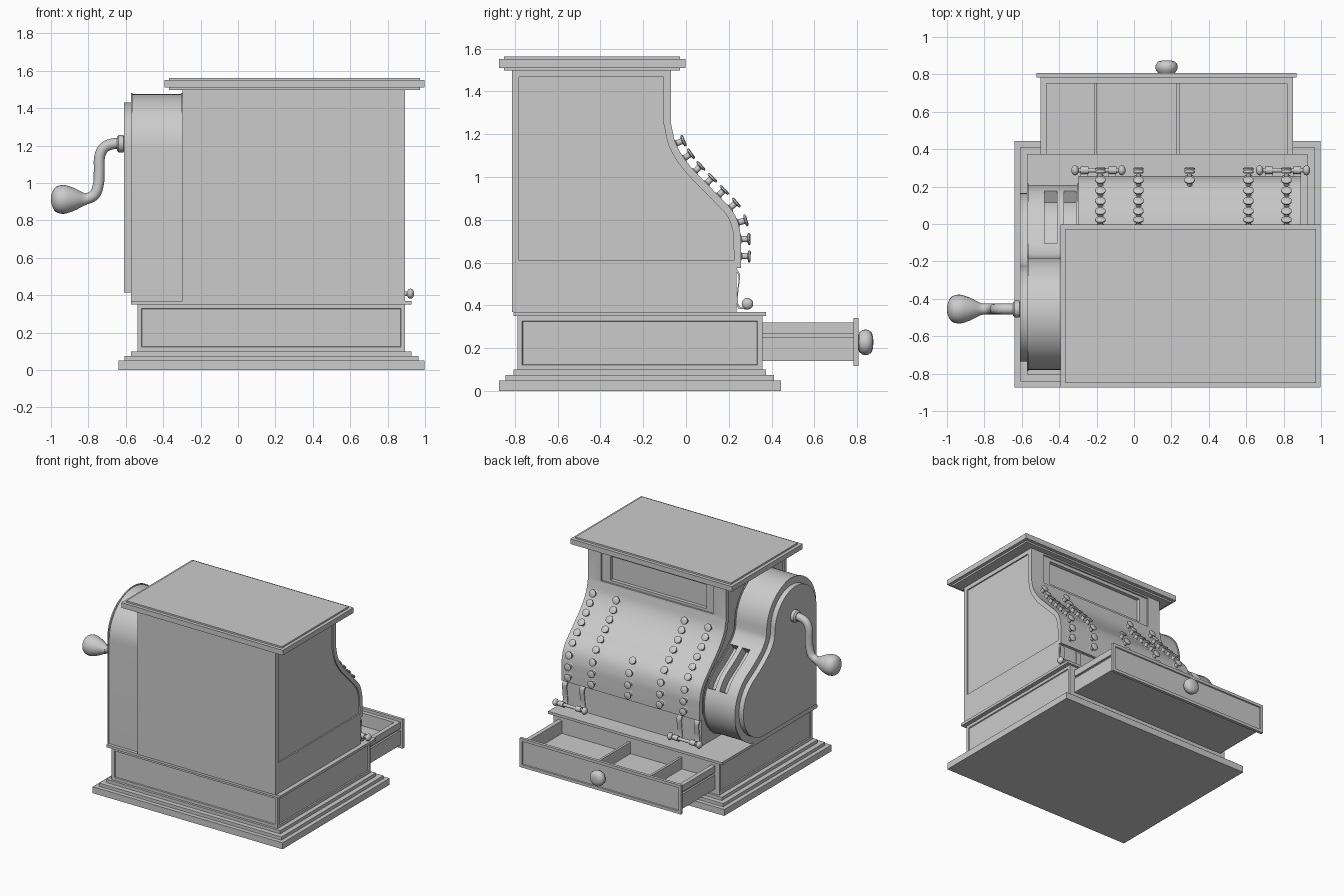
import bpy, bmesh
from math import sin, cos, pi, radians
from mathutils import Vector

if "Cube" in bpy.data.objects:
    bpy.data.objects.remove(bpy.data.objects["Cube"])

def finish(name, bm, angle=35):
    bmesh.ops.recalc_face_normals(bm, faces=bm.faces)
    me = bpy.data.meshes.new(name)
    bm.to_mesh(me); bm.free()
    me.shade_smooth()
    me.set_sharp_from_angle(angle=radians(angle))
    ob = bpy.data.objects.new(name, me)
    bpy.context.collection.objects.link(ob)
    return ob

def box(name, x, y, z, panels=(), width=0.022, depth=0.008):
    # box with a framed panel sunk into the faces along the panel directions
    bm = bmesh.new()
    bmesh.ops.create_cube(bm, size=1)
    for v in bm.verts:
        v.co = [a + (b - a) * (c + 0.5) for (a, b), c in zip((x, y, z), v.co)]
    bm.normal_update()
    for d in panels:
        faces = [f for f in bm.faces if f.normal.dot(Vector(d)) > 0.99]
        bmesh.ops.inset_region(bm, faces=faces, thickness=width, use_even_offset=True)
        bmesh.ops.inset_region(bm, faces=faces, thickness=0.003, depth=-depth, use_even_offset=True)
    return finish(name, bm)

def prism(name, pts, x0, x1):
    # (y, z) outline extruded along x
    bm = bmesh.new()
    face = bm.faces.new([bm.verts.new((x0, *p)) for p in pts])
    out = bmesh.ops.extrude_face_region(bm, geom=[face])
    for v in out['geom']:
        if isinstance(v, bmesh.types.BMVert):
            v.co.x = x1
    bm.faces.new([v for v in face.verts]) if not face.is_valid else None
    return finish(name, bm)

def lathe(name, prof, loc, axis, n=24):
    # (radius, height) profile turned about an axis
    q = Vector(axis).to_track_quat('Z', 'Y')
    bm = bmesh.new()
    rings = [[bm.verts.new(Vector(loc) + q @ Vector((r * cos(2 * pi * i / n), r * sin(2 * pi * i / n), h)))
              for i in range(n)] for r, h in prof]
    for a, b in zip(rings, rings[1:]):
        for i in range(n):
            bm.faces.new((a[i], a[(i + 1) % n], b[(i + 1) % n], b[i]))
    bm.faces.new(rings[0]); bm.faces.new(rings[-1])
    return finish(name, bm)

def smooth(ctrl, steps=6):
    # Catmull-Rom through control points
    c = [Vector(p) for p in ctrl]
    c = [2 * c[0] - c[1]] + c + [2 * c[-1] - c[-2]]
    out = []
    for a, b, d, e in zip(c, c[1:], c[2:], c[3:]):
        for i in range(steps):
            t = i / steps
            out.append(0.5 * (2 * b + (d - a) * t + (2 * a - 5 * b + 4 * d - e) * t * t + (3 * b - a - 3 * d + e) * t ** 3))
    return out + [c[-2]]

def offset(pts, d):
    # move a counter-clockwise outline inward by d
    out = []
    for i, p in enumerate(pts):
        a = (p - pts[i - 1]).normalized()
        b = (pts[(i + 1) % len(pts)] - p).normalized()
        na, nb = Vector((-a.y, a.x)), Vector((-b.y, b.x))
        out.append(p + (na + nb) * d / (1 + na.dot(nb)))
    return out

def tube(name, pts, radius):
    cu = bpy.data.curves.new(name, 'CURVE')
    cu.dimensions = '3D'; cu.bevel_depth = radius; cu.bevel_resolution = 4; cu.use_fill_caps = True
    sp = cu.splines.new('POLY')
    sp.points.add(len(pts) - 1)
    for q, p in zip(sp.points, pts):
        q.co = (*p, 1)
    ob = bpy.data.objects.new(name, cu)
    bpy.context.collection.objects.link(ob)

def cut(ob, cutter):
    # apply a boolean cut and drop the cutter
    m = ob.modifiers.new('cut', 'BOOLEAN')
    m.operation = 'DIFFERENCE'; m.object = cutter; m.solver = 'EXACT'
    me = bpy.data.meshes.new_from_object(ob.evaluated_get(bpy.context.evaluated_depsgraph_get()))
    ob.modifiers.clear()
    ob.data = me
    me.shade_smooth()
    me.set_sharp_from_angle(angle=radians(35))
    bpy.data.objects.remove(cutter)

def ball(r, half, n=10):
    return [(max(r * sin(pi * i / n), 0.001), -half * cos(pi * i / n)) for i in range(n + 1)]

# stepped base
for i, (g, z0, z1) in enumerate([(0, 0, 0.05), (0.032, 0.05, 0.075), (0.069, 0.075, 0.1), (0.069, 0.35, 0.37)]):
    box(f"base_step_{i}", (-0.64 + g, 0.996 - g), (-0.874 + g, 0.443 - g), (z0, z1))
box("base_body", (-0.537, 0.893), (-0.787, 0.357), (0.1, 0.35), [(1, 0, 0), (-1, 0, 0), (0, -1, 0)])

# cabinet with curved key face and sunken side panels
curve = smooth([(0.257, 0.575), (0.257, 0.66), (0.252, 0.75), (0.22, 0.837), (0.135, 0.93),
                (0.02, 1.05), (-0.045, 1.15), (-0.07, 1.25)])
outline = [Vector((-0.813, 0.575))] + curve + [Vector((-0.07, 1.5)), Vector((-0.813, 1.5))]
cabinet = prism("cabinet", outline, -0.297, 0.893)
box("cabinet_foot", (-0.297, 0.893), (-0.813, 0.235), (0.37, 0.576))
cut(cabinet, box("window_frame_cutter", (-0.19, 0.78), (-0.082, 0.1), (1.255, 1.485)))
cut(cabinet, box("window_cutter", (-0.12, 0.71), (-0.11, 0.1), (1.275, 1.46)))
for x in (-0.35, 0.883):
    cut(cabinet, prism("side_panel_cutter", offset(outline, 0.034), x, x + 0.063))

# top board
for i, (g, z0, z1) in enumerate([(0.025, 1.497, 1.51), (0, 1.51, 1.55), (0.025, 1.55, 1.562)]):
    box(f"top_board_{i}", (-0.393 + g, 0.998 - g), (-0.874 + g, -0.002 - g), (z0, z1))

# crank housing on the left
def arc(cy, cz, r, a0, a1, n):
    return [Vector((cy + r * cos(radians(a0 + (a1 - a0) * i / n)), cz + r * sin(radians(a0 + (a1 - a0) * i / n))))
            for i in range(n + 1)]
lobe = arc(-0.09, 0.67, 0.3, -90, 58, 24)
neck = smooth([lobe[-1], (-0.03, 0.985), (-0.12, 1.055), (-0.168, 1.12), (-0.18, 1.18)], 5)
house = lobe + neck[1:] + arc(-0.48, 1.175, 0.3, 0, 180, 30)[1:] + [Vector((-0.78, 0.37))]
housing = prism("crank_housing", house, -0.57, -0.295)
for x in (-0.572, -0.305):
    prism("housing_rim", offset(house, -0.006), x, x + 0.008)
prism("housing_plate", offset(house, 0.045), -0.61, -0.57)

# two curved slots in the housing
ins, outs = offset(house, 0.07), offset(house, -0.05)
ids = [i for i, p in enumerate(house) if -0.11 < p.x < 0.185 and p.y > 0.75]
for x in (-0.478, -0.375):
    cut(housing, prism("slot_cutter", [ins[i] for i in ids] + [outs[i] for i in reversed(ids)], x, x + 0.065))

# crank
lathe("crank_hub", [(0.035, 0), (0.046, 0.005), (0.046, 0.03), (0.035, 0.04)], (-0.608, -0.455, 1.21), (-1, 0, 0))
tube("crank_arm", smooth([(x, -0.455, z) for x, z in [(-0.62, 1.21), (-0.665, 1.21), (-0.715, 1.19), (-0.74, 1.14),
     (-0.742, 1.07), (-0.745, 1.0), (-0.765, 0.94), (-0.81, 0.915), (-0.85, 0.915)]]), 0.029)
grip = smooth([(0.03, 0), (0.037, 0.02), (0.06, 0.065), (0.077, 0.12), (0.066, 0.165), (0.03, 0.186), (0.001, 0.19)], 4)
lathe("crank_grip", [(max(p.x, 0.001), p.y) for p in grip], (-0.81, -0.455, 0.912), (-1, 0, 0))

# keys spaced evenly along the curved face
def along(s):
    for a, b in zip(curve, curve[1:]):
        d = (b - a).length
        if s <= d:
            t = (b - a) / d
            return a + t * s, Vector((t.y, -t.x))
        s -= d
key = [(0.024, -0.01), (0.024, 0.003), (0.014, 0.008), (0.014, 0.034), (0.028, 0.038), (0.028, 0.045), (0.022, 0.049)]
for x, count in [(-0.18, 9), (0.024, 9), (0.297, 4), (0.612, 9), (0.815, 9)]:
    for k in range(count):
        p, n = along(0.055 + 0.079 * k)
        lathe("key", key, (x, *(p - 0.004 * n)), (0, *n), 16)

# spring levers with knobbed rods below the keys
strip = smooth([(0.238, 0.57), (0.252, 0.54), (0.246, 0.48), (0.242, 0.43), (0.25, 0.395), (0.285, 0.39)], 4)
back = [p + Vector((-0.006, -0.008)) for p in reversed(strip)]
for xc in (-0.19, 0.797):
    for dx in (-0.075, 0.075):
        prism("lever_strip", strip + back, xc + dx - 0.02, xc + dx + 0.02)
        lathe("rod_collar", [(0.02, -0.022), (0.02, 0.022)], (xc + dx, 0.287, 0.408), (1, 0, 0), 16)
    lathe("lever_rod", [(0.012, -0.13), (0.012, 0.13)], (xc, 0.287, 0.408), (1, 0, 0), 16)
    for dx in (-0.125, 0.125):
        lathe("rod_knob", ball(0.027, 0.02), (xc + dx, 0.287, 0.408), (1, 0, 0), 16)

# open cash drawer with grooved sides
for s in (-1, 1):
    for z, outer in (((0.14, 0.253), 0.676), ((0.253, 0.27), 0.662), ((0.27, 0.32), 0.676)):
        box("drawer_side", sorted((0.175 + s * 0.643, 0.175 + s * outer)), (0.3, 0.785), z)
box("drawer_floor", (-0.49, 0.84), (0.3, 0.78), (0.14, 0.22))
box("drawer_inner_front", (-0.49, 0.84), (0.752, 0.785), (0.14, 0.32))
for x in (-0.215, 0.228):
    box("drawer_divider", (x, x + 0.018), (0.3, 0.76), (0.16, 0.31))
box("drawer_front", (-0.52, 0.87), (0.783, 0.806), (0.117, 0.342), [(0, 1, 0)])
lathe("drawer_knob_stem", [(0.025, 0), (0.025, 0.04)], (0.174, 0.79, 0.228), (0, 1, 0))
knob = [(0.02, 0), (0.045, 0.004), (0.057, 0.02), (0.06, 0.035), (0.057, 0.05), (0.045, 0.064), (0.024, 0.07), (0.001, 0.071)]
lathe("drawer_knob", knob, (0.174, 0.804, 0.228), (0, 1, 0))
